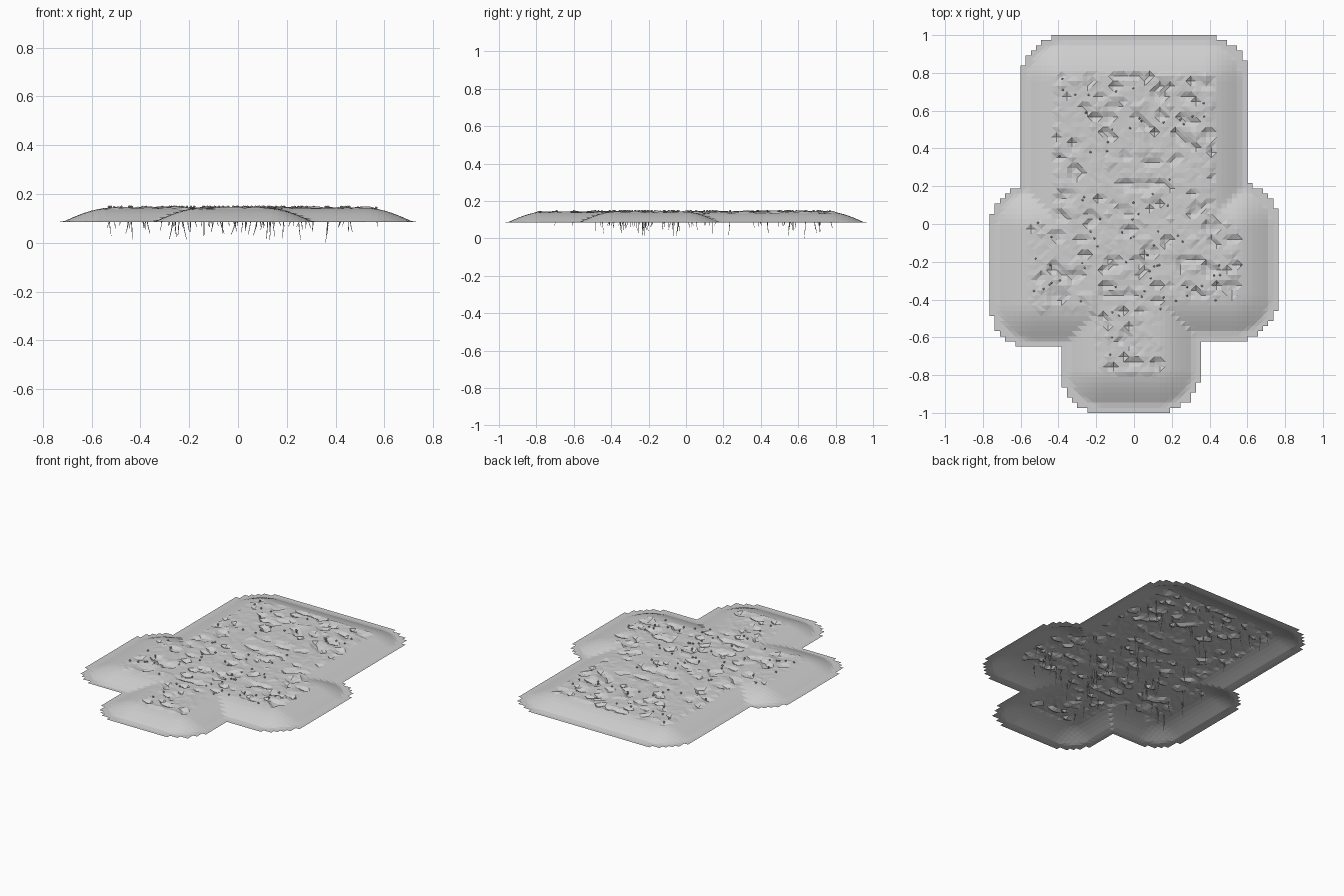
import bpy, bmesh, math, random
from mathutils import Vector, Matrix, noise

random.seed(7)
cube = bpy.data.objects.get("Cube")
if cube:
    bpy.data.objects.remove(cube, do_unlink=True)

# One flat grey for everything
grey = bpy.data.materials.new("light_grey")
grey.use_nodes = True
colour = (0.62, 0.62, 0.62, 1)
grey.diffuse_color = colour
grey.node_tree.nodes["Principled BSDF"].inputs["Base Color"].default_value = colour

NX, NY = 28, 37              # half the number of grid cells
DX, DY = 0.765 / NX, 1 / NY
RIM = 0.085                  # height of the flat rim

# Overlapping lobes: x0, x1, y0, y1, corner radius
LOBES = [(-0.605, 0.61, -0.4, 1.0, 0.24),
         (-0.765, 0.2, -0.66, 0.22, 0.24),
         (-0.2, 0.765, -0.62, 0.23, 0.24),
         (-0.39, 0.355, -1.0, 0.0, 0.23)]


def depth(x, y):
    """Distance inward from the edge of the deepest lobe."""
    best = -9
    for x0, x1, y0, y1, r in LOBES:
        qx = abs(x - (x0 + x1) / 2) - (x1 - x0) / 2 + r
        qy = abs(y - (y0 + y1) / 2) - (y1 - y0) / 2 + r
        d = r - math.hypot(max(qx, 0), max(qy, 0)) - min(max(qx, qy), 0)
        best = max(best, d)
    return best


def dome(x, y):
    t = (depth(x, y) - 0.045) / 0.2
    t = min(max(t, 0), 1)
    return RIM + 0.058 * math.sin(t * math.pi / 2), t


def ground(x, y):
    """Dome height with chipped dents over the flat top."""
    z, t = dome(x, y)
    if t > 0.75:
        n = noise.noise(Vector((x * 11, y * 17, 3)))
        if n < -0.22:
            z -= 0.012 * random.uniform(0.5, 1.3)
        elif n > 0.35:
            z += 0.005
        z += random.uniform(-0.0015, 0.0015)
    return z


# Ground shell: open stepped sheet on a square grid
bm = bmesh.new()
verts = {}


def corner(i, j):
    if (i, j) not in verts:
        x, y = i * DX, j * DY
        verts[i, j] = bm.verts.new((x, y, ground(x, y)))
    return verts[i, j]


for i in range(-NX, NX):
    for j in range(-NY, NY):
        if depth((i + 0.5) * DX, (j + 0.5) * DY) > 0:
            bm.faces.new([corner(i, j), corner(i + 1, j),
                          corner(i + 1, j + 1), corner(i, j + 1)])
bmesh.ops.triangulate(bm, faces=bm.faces[:])


def finish(bm, name):
    mesh = bpy.data.meshes.new(name)
    bm.to_mesh(mesh)
    bm.free()
    mesh.materials.append(grey)
    ob = bpy.data.objects.new(name, mesh)
    bpy.context.collection.objects.link(ob)
    return ob


finish(bm, "ground_shell")

# Roots hang through the shell, each with a small knob on top
curve = bpy.data.curves.new("hanging_roots", "CURVE")
curve.dimensions = "3D"
curve.bevel_depth = 0.0035
curve.bevel_resolution = 0
curve.materials.append(grey)
knobs = bmesh.new()
count = 0
while count < 78:
    x, y = random.uniform(-0.65, 0.65), random.uniform(-0.8, 0.85)
    top, t = dome(x, y)
    if t < 0.75:
        continue
    tip = 0.0 if count == 0 else 0.07 - 0.06 * random.random() ** 2
    a = random.uniform(0, math.tau)
    bend = random.uniform(0.005, 0.025)
    spline = curve.splines.new("POLY")
    spline.points.add(4)
    for k, p in enumerate(spline.points):
        s = k / 4
        p.co = (x + math.cos(a) * bend * s * s, y + math.sin(a) * bend * s * s,
                top + (tip - top) * s, 1)
        p.radius = 1 - 0.7 * s
    bmesh.ops.create_icosphere(knobs, subdivisions=1, radius=0.006,
                               matrix=Matrix.Translation((x, y, top + 0.004)))
    count += 1
roots = bpy.data.objects.new("hanging_roots", curve)
bpy.context.collection.objects.link(roots)
finish(knobs, "root_knobs")
